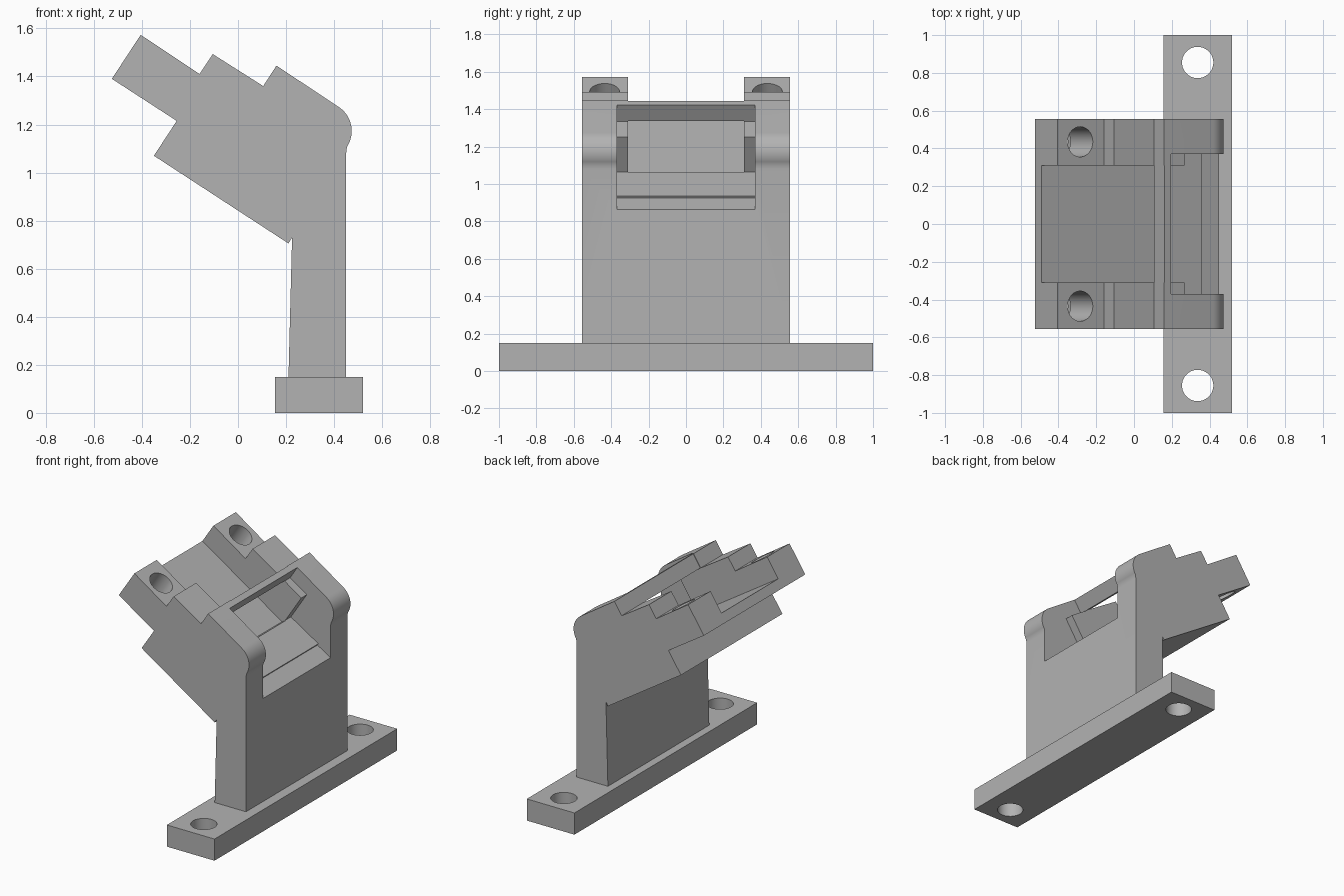
import bpy, bmesh
from math import cos, sin, radians
from mathutils import Vector, Matrix

if "Cube" in bpy.data.objects:
    bpy.data.objects.remove(bpy.data.objects["Cube"], do_unlink=True)

grey = bpy.data.materials.new("plain_grey")
grey.use_nodes = True
grey.diffuse_color = (0.45, 0.45, 0.45, 1)
grey.node_tree.nodes["Principled BSDF"].inputs["Base Color"].default_value = grey.diffuse_color


def finish(name, bm):
    bmesh.ops.recalc_face_normals(bm, faces=bm.faces)
    mesh = bpy.data.meshes.new(name)
    bm.to_mesh(mesh)
    bm.free()
    mesh.materials.append(grey)
    obj = bpy.data.objects.new(name, mesh)
    bpy.context.collection.objects.link(obj)
    return obj


def extrude_profile(name, points, half_width):
    """Side profile (x, z) extruded symmetrically along y."""
    bm = bmesh.new()
    face = bm.faces.new([bm.verts.new((x, -half_width, z)) for x, z in points])
    out = bmesh.ops.extrude_face_region(bm, geom=[face])
    moved = [v for v in out["geom"] if isinstance(v, bmesh.types.BMVert)]
    bmesh.ops.translate(bm, verts=moved, vec=(0, 2 * half_width, 0))
    return finish(name, bm)


def drill(name, centre, radius, depth, tilt=0):
    bm = bmesh.new()
    place = Matrix.Translation(Vector(centre)) @ Matrix.Rotation(tilt, 4, 'Y')
    bmesh.ops.create_cone(bm, cap_ends=True, segments=48, radius1=radius,
                          radius2=radius, depth=depth, matrix=place)
    return finish(name, bm)


def activate(obj):
    bpy.ops.object.select_all(action='DESELECT')
    obj.select_set(True)
    bpy.context.view_layer.objects.active = obj


def cut(obj, cutters):
    for cutter in cutters:
        cutter.hide_render = True
        activate(obj)
        mod = obj.modifiers.new("cut", 'BOOLEAN')
        mod.operation, mod.solver, mod.object = 'DIFFERENCE', 'EXACT', cutter
        bpy.ops.object.modifier_apply(modifier=mod.name)
        bpy.data.objects.remove(cutter, do_unlink=True)
    activate(obj)
    bpy.ops.object.shade_smooth_by_angle(angle=radians(25))


# Mounting base with a screw hole at each end
base = extrude_profile("mounting_base",
                       [(0.155, 0), (0.52, 0), (0.52, 0.15), (0.155, 0.15)], 1.0)
cut(base, [drill("base_hole", (0.337, s * 0.855, 0.07), 0.083, 0.5) for s in (-1, 1)])

# Upright and tilted head in one side profile, with a rounded shoulder
shoulder = [(0.353 + 0.12 * cos(radians(a)), 1.173 + 0.12 * sin(radians(a)))
            for a in range(57, -37, -6)]
profile = [(-0.405, 1.573), (-0.16, 1.41), (-0.105, 1.493), (0.105, 1.36), (0.16, 1.445)]
profile += shoulder
profile += [(0.45, 1.08), (0.45, 0.148), (0.21, 0.148), (0.225, 0.73), (0.21, 0.705),
            (-0.35, 1.07), (-0.255, 1.215), (-0.525, 1.39)]
body = extrude_profile("tilted_head_bracket", profile, 0.555)

# Long channel that runs under the front bridge
channel = extrude_profile("channel_cutter", [
    (-0.616, 1.526), (0.12, 1.048), (0.16, 1.07), (0.3, 1.1), (0.29, 1.25),
    (0.2, 1.35), (0.145, 1.335), (0.107, 1.359), (0.27, 1.61), (-0.3, 1.9)], 0.31)

# Wider front pocket with stepped shoulders and floor
pocket = extrude_profile("pocket_cutter", [
    (0.25, 1.505), (0.14, 1.335), (0.268, 1.252), (0.146, 1.065), (0.357, 0.936),
    (0.35, 0.925), (0.6, 0.772), (0.7, 1.6)], 0.37)

# Tilted screw holes through the upper lugs
holes = [drill("lug_hole", (-0.345, s * 0.435, 1.4), 0.08, 0.5, radians(33)) for s in (-1, 1)]
cut(body, [pocket, channel] + holes)
